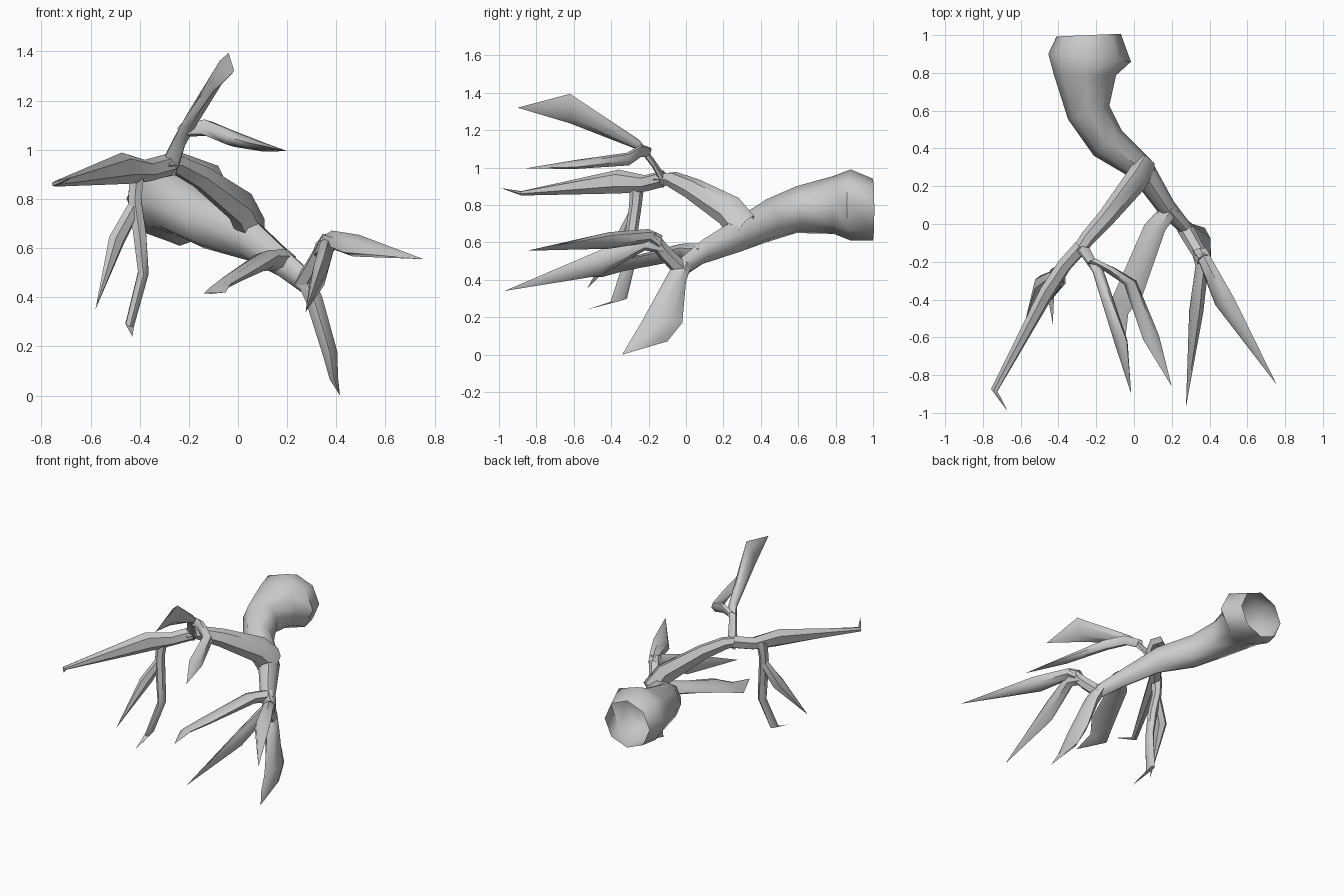
import bpy
import bmesh
import math
from mathutils import Vector


def limb(name, pts, wide, sides=6, start_open=True):
    """Tapered limb through (x, y, z, half width along 'wide', half thickness)."""
    bm = bmesh.new()
    ctr = [Vector(p[:3]) for p in pts]
    w = Vector(wide).normalized()
    rings = []
    for i, p in enumerate(pts):
        a = ctr[max(i - 1, 0)]
        b = ctr[min(i + 1, len(pts) - 1)]
        n = (b - a).normalized().cross(w).normalized()
        if p[3] == 0:
            rings.append([bm.verts.new(ctr[i])])
            continue
        ring = []
        for k in range(sides):
            t = 2 * math.pi * k / sides
            ring.append(bm.verts.new(ctr[i] + w * p[3] * math.cos(t) + n * p[4] * math.sin(t)))
        rings.append(ring)
    for r, s in zip(rings, rings[1:]):
        for k in range(sides):
            j = (k + 1) % sides
            if len(s) == 1:
                bm.faces.new((r[k], r[j], s[0]))
            else:
                bm.faces.new((r[k], r[j], s[j], s[k]))
    if len(rings[-1]) > 1:
        bm.faces.new(rings[-1])
    bmesh.ops.recalc_face_normals(bm, faces=bm.faces)
    me = bpy.data.meshes.new(name)
    bm.to_mesh(me)
    bm.free()
    ob = bpy.data.objects.new(name, me)
    bpy.context.collection.objects.link(ob)
    bpy.ops.object.select_all(action='DESELECT')
    ob.select_set(True)
    bpy.context.view_layer.objects.active = ob
    bpy.ops.object.shade_smooth_by_angle(angle=math.radians(50))


# Thick hollow-ended trunk running into the lower right bough
limb("trunk", [(-.24, 1.0, .775, .165, .17), (-.235, .88, .80, .19, .22),
               (-.26, .79, .80, .155, .165), (-.24, .59, .775, .125, .115),
               (-.14, .43, .715, .115, .10), (.04, .29, .645, .095, .07),
               (.17, .09, .55, .065, .05), (.28, -.03, .46, .055, .035)],
     (0, 0, 1), sides=8)

# Upper left bough
limb("upper_bough", [(.06, .31, .67, .09, .06), (.01, .23, .77, .085, .06),
                     (-.15, .03, .89, .06, .045), (-.25, -.08, .94, .045, .04),
                     (-.30, -.15, .94, .035, .035)], (0, .6, .8))

# Top twig with its two blades
limb("top_twig", [(-.28, -.12, .93, .045, .04), (-.24, -.18, 1.03, .03, .03),
                  (-.19, -.25, 1.12, .03, .03), (-.07, -.62, 1.315, .085, .025),
                  (-.015, -.90, 1.32, 0, 0)], (.4, 0, 1))
limb("top_side_blade", [(-.22, -.20, 1.08, .03, .03), (-.13, -.24, 1.09, .03, .035),
                        (-.02, -.31, 1.045, .035, .035), (.09, -.60, 1.015, .045, .02),
                        (.20, -.86, .995, 0, 0)], (1, .3, -.3))

# Left twig and the long left blade
limb("left_blade", [(-.28, -.12, .94, .045, .04), (-.37, -.22, .915, .045, .04),
                    (-.46, -.36, .925, .065, .04), (-.74, -.88, .862, .012, .02),
                    (-.67, -.99, .89, 0, 0)], (-.2, 0, 1))

# Hanging left twig and its two blades
limb("hanging_twig", [(-.41, -.26, .92, .04, .035), (-.42, -.27, .80, .035, .03),
                      (-.40, -.29, .66, .035, .03), (-.385, -.30, .50, .035, .025),
                      (-.44, -.36, .29, .045, .02), (-.43, -.53, .24, 0, 0)], (0, 1, .2))
limb("hanging_side_blade", [(-.42, -.27, .77, .03, .03), (-.495, -.32, .63, .05, .035),
                            (-.58, -.53, .35, 0, 0)], (0, 1, -.3))

# Inner blade off the lower bough
limb("inner_blade", [(.19, .08, .55, .05, .045), (.11, -.02, .55, .06, .04),
                     (-.02, -.35, .475, .075, .022), (-.085, -.46, .435, .06, .015),
                     (-.05, -.64, .42, 0, 0)], (1, -.3, .35))

# Lower blade reaching the ground
limb("lower_blade", [(.27, -.02, .48, .05, .04), (.31, -.06, .39, .06, .04),
                     (.375, -.13, .17, .11, .035), (.39, -.20, .07, .10, .02),
                     (.415, -.34, .0, 0, 0)], (0, 1, 0))

# Right twig and its two long blades
limb("right_twig", [(.27, -.02, .45, .045, .045), (.32, -.11, .54, .04, .04),
                    (.37, -.19, .635, .04, .035)], (1, .5, 0))
limb("right_blade", [(.35, -.14, .60, .04, .04), (.38, -.20, .635, .04, .035),
                     (.48, -.41, .61, .06, .04), (.755, -.85, .555, 0, 0)],
     (.8, .3, .45))
limb("front_blade", [(.34, -.13, .58, .04, .04), (.36, -.22, .60, .045, .035),
                     (.33, -.46, .49, .07, .035), (.275, -.97, .34, 0, 0)],
     (.25, 0, 1))
